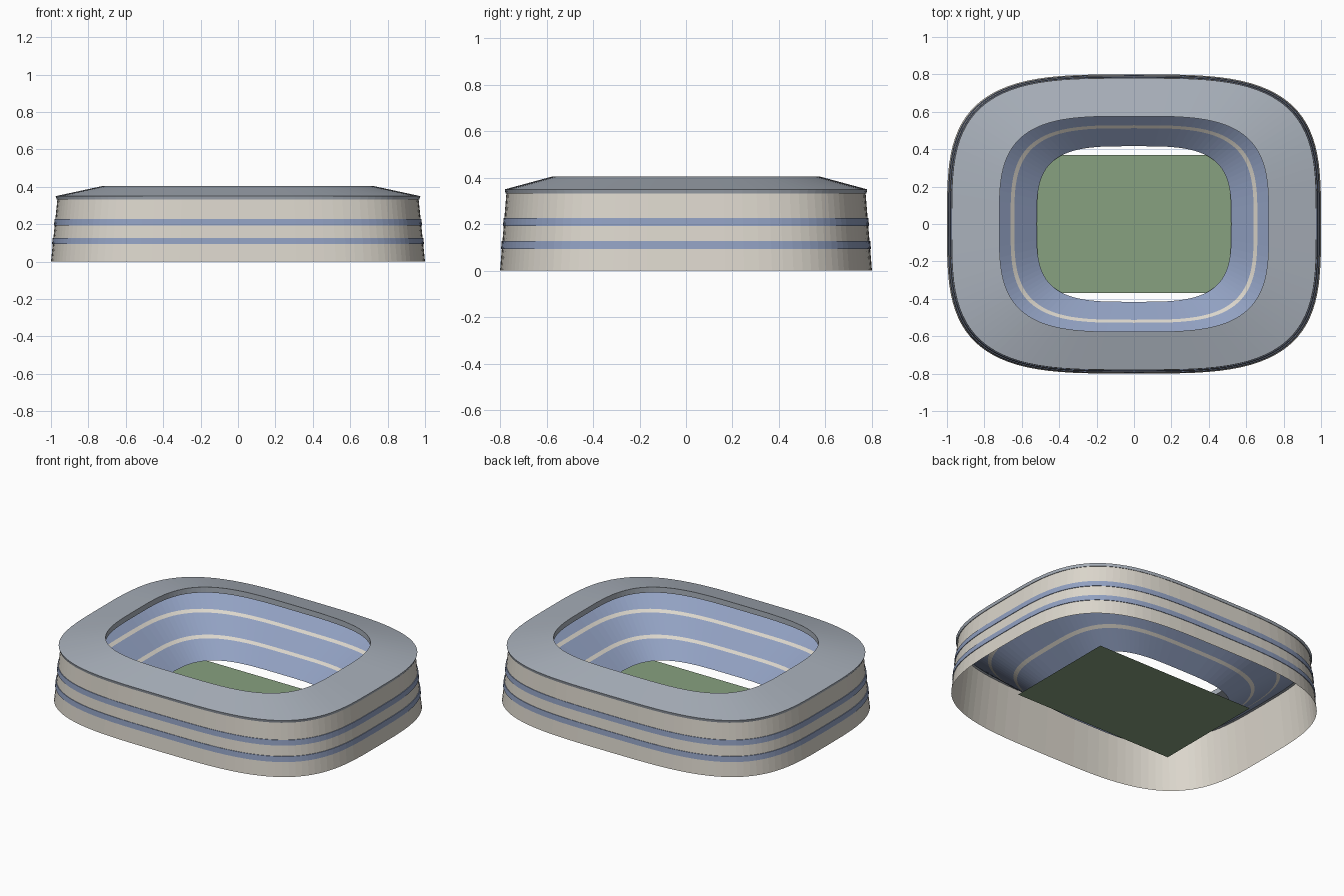
import bpy
import bmesh
from math import cos, sin, pi, copysign

SIDES = 96        # points round each ring
POWER = 3.5       # squareness of the rounded plan
DEPTH = 0.8       # plan depth relative to width

if "Cube" in bpy.data.objects:
    bpy.data.objects.remove(bpy.data.objects["Cube"], do_unlink=True)


def linear(c):
    return c / 12.92 if c <= 0.04045 else ((c + 0.055) / 1.055) ** 2.4


def material(name, *srgb):
    colour = [linear(c) for c in srgb] + [1]
    mat = bpy.data.materials.new(name)
    mat.use_nodes = True
    mat.diffuse_color = colour
    mat.node_tree.nodes["Principled BSDF"].inputs["Base Color"].default_value = colour
    return mat


CREAM = material("cream", 0.86, 0.84, 0.80)
BLUE = material("slate blue", 0.57, 0.63, 0.76)
GREY = material("roof grey", 0.66, 0.69, 0.73)
GREEN = material("grass green", 0.53, 0.63, 0.50)


def finish(name, bm, mats):
    mesh = bpy.data.meshes.new(name)
    bm.to_mesh(mesh)
    bm.free()
    for mat in mats:
        mesh.materials.append(mat)
    obj = bpy.data.objects.new(name, mesh)
    bpy.context.collection.objects.link(obj)
    return obj


def ring_points(radius, z):
    def warp(v):
        return copysign(abs(v) ** (2 / POWER), v) if abs(v) > 1e-6 else 0
    for i in range(SIDES):
        t = 2 * pi * i / SIDES
        yield (radius * warp(cos(t)), radius * DEPTH * warp(sin(t)), z)


def sweep(name, profile, mats, closed=False, striped=()):
    """Loft rounded rings through a (radius, height) profile."""
    bm = bmesh.new()
    rings = [[bm.verts.new(p) for p in ring_points(r, z)] for r, z in profile]
    pairs = list(zip(rings, rings[1:]))
    if closed:
        pairs.append((rings[-1], rings[0]))
    for band, (low, high) in enumerate(pairs):
        for i in range(SIDES):
            j = (i + 1) % SIDES
            face = bm.faces.new((low[i], low[j], high[j], high[i]))
            face.material_index = 1 if band in striped else 0
    return finish(name, bm, mats)


# Leaning outer wall
WALL_TOP = 0.34


def wall_radius(z):
    return 1 - 0.035 * z / WALL_TOP


sweep("outer_wall", [(1, 0), (wall_radius(WALL_TOP), WALL_TOP)], [CREAM])

# Raised bands round the wall
for label, mid in (("lower", 0.11), ("upper", 0.21)):
    lo, hi = mid - 0.017, mid + 0.017
    sweep(label + "_wall_band",
          [(wall_radius(lo), lo), (wall_radius(lo) + 0.004, lo),
           (wall_radius(hi) + 0.004, hi), (wall_radius(hi), hi)], [BLUE])

# Seating bowl with two pale walkways
def bowl(r):
    return (r, 0.03 + (r - 0.52) * 0.71)


sweep("seating_bowl", [bowl(r) for r in (0.52, 0.64, 0.66, 0.78, 0.80, 0.95)],
      [BLUE, CREAM], striped=(1, 3))

# Roof ring, sloping up towards the opening
sweep("roof", [(0.97, 0.333), (0.975, 0.35), (0.72, 0.405), (0.72, 0.37)],
      [GREY], closed=True)

# Playing field
bm = bmesh.new()
bmesh.ops.create_grid(bm, x_segments=1, y_segments=1, size=1)
for v in bm.verts:
    v.co.x *= 0.565
    v.co.y *= 0.37
    v.co.z = 0.004
finish("playing_field", bm, [GREEN])
